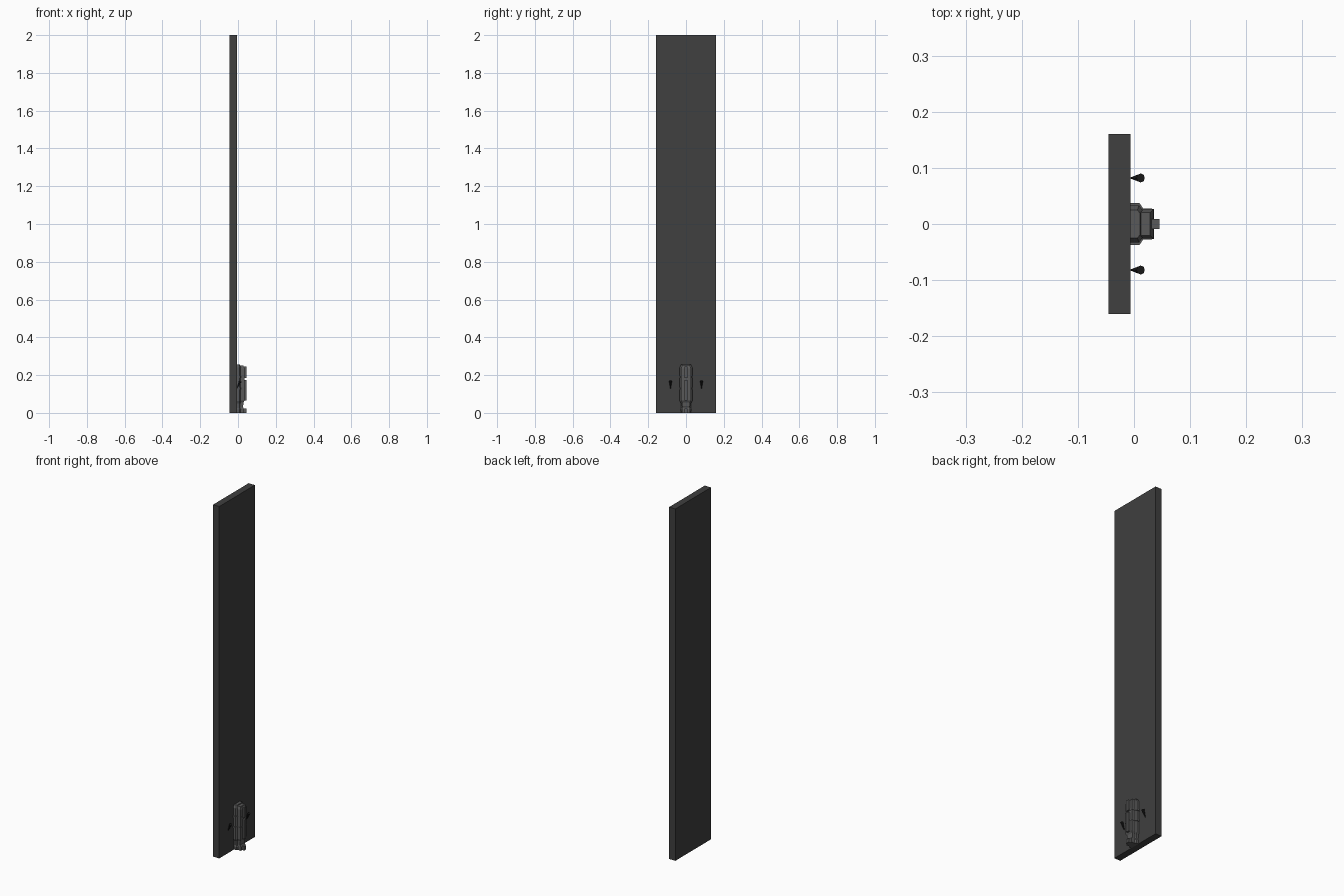
import bpy, bmesh, math
from mathutils import Vector

if "Cube" in bpy.data.objects:
    bpy.data.objects.remove(bpy.data.objects["Cube"])


def material(name, v):
    m = bpy.data.materials.new(name)
    m.diffuse_color = (v, v, v, 1)
    m.use_nodes = True
    m.node_tree.nodes["Principled BSDF"].inputs["Base Color"].default_value = m.diffuse_color
    return m


dark = material("dark_panel", 0.05)
grey = material("metal_grey", 0.10)
black = material("black_metal", 0.012)


def finish(name, bm, mat):
    bmesh.ops.recalc_face_normals(bm, faces=bm.faces)
    me = bpy.data.meshes.new(name)
    bm.to_mesh(me)
    bm.free()
    me.materials.append(mat)
    ob = bpy.data.objects.new(name, me)
    bpy.context.collection.objects.link(ob)
    return ob


def box(name, x0, x1, y0, y1, z0, z1, mat):
    bm = bmesh.new()
    bmesh.ops.create_cube(bm, size=1)
    for v in bm.verts:
        v.co = ((x0 + x1) / 2 + v.co.x * (x1 - x0),
                (y0 + y1) / 2 + v.co.y * (y1 - y0),
                (z0 + z1) / 2 + v.co.z * (z1 - z0))
    return finish(name, bm, mat)


def loft(name, plan, levels, mat, back=-0.006):
    """Stack a mirrored plan (x, half y) through levels (z, depth scale, width scale)."""
    ring = plan + [(x, -y) for x, y in reversed(plan)]
    bm = bmesh.new()
    rows = [[bm.verts.new((back + (x - back) * sx, y * sy, z)) for x, y in ring]
            for z, sx, sy in levels]
    n = len(ring)
    for a, b in zip(rows, rows[1:]):
        for i in range(n):
            j = (i + 1) % n
            bm.faces.new((a[i], a[j], b[j], b[i]))
    bm.faces.new(rows[0])
    bm.faces.new(rows[-1])
    return finish(name, bm, mat)


# Tall wall panel
box("panel", -0.045, -0.006, -0.16, 0.16, 0, 2, dark)

# Fixture housing: wide chamfered back shell with a tapered neck
shell = [(-0.006, 0.036), (0.009, 0.036), (0.015, 0.027)]
loft("housing", shell, [(0.0, 0.9, 0.75), (0.018, 1, 0.78), (0.025, 0.85, 0.7),
                        (0.05, 0.85, 0.75), (0.062, 1, 0.92), (0.24, 1, 0.92),
                        (0.255, 0.8, 0.7)], grey)

# Front body
core = [(0.006, 0.026), (0.035, 0.026)]
loft("front_body", core, [(0.0, 0.95, 0.8), (0.02, 0.95, 0.8), (0.03, 0.8, 0.75),
                          (0.055, 0.85, 0.8), (0.065, 1, 1), (0.235, 1, 1),
                          (0.25, 0.85, 0.8)], grey)

# Bands around the housing
band = [(-0.006, 0.037), (0.01, 0.037), (0.016, 0.028), (0.036, 0.027)]
for i, z in enumerate((0.13, 0.19)):
    loft(f"band_{i + 1}", band, [(z - 0.005, 1, 1), (z + 0.005, 1, 1)], grey)

# Central ridge strips and foot
for i, (z0, z1) in enumerate(((0.0, 0.022), (0.065, 0.175), (0.185, 0.245))):
    box(f"ridge_{i + 1}", 0.03, 0.045, -0.009, 0.009, z0, z1, grey)

# Slanted spikes either side
for side, y in (("left", -0.082), ("right", 0.082)):
    base, tip = Vector((0.012, y, 0.168)), Vector((-0.006, y, 0.128))
    d = tip - base
    bm = bmesh.new()
    bmesh.ops.create_cone(bm, cap_ends=True, segments=8, radius1=0.008,
                          radius2=0.001, depth=d.length)
    rot = d.to_track_quat('Z', 'Y')
    for v in bm.verts:
        v.co = rot @ v.co + (base + tip) / 2
    finish(f"spike_{side}", bm, black)
